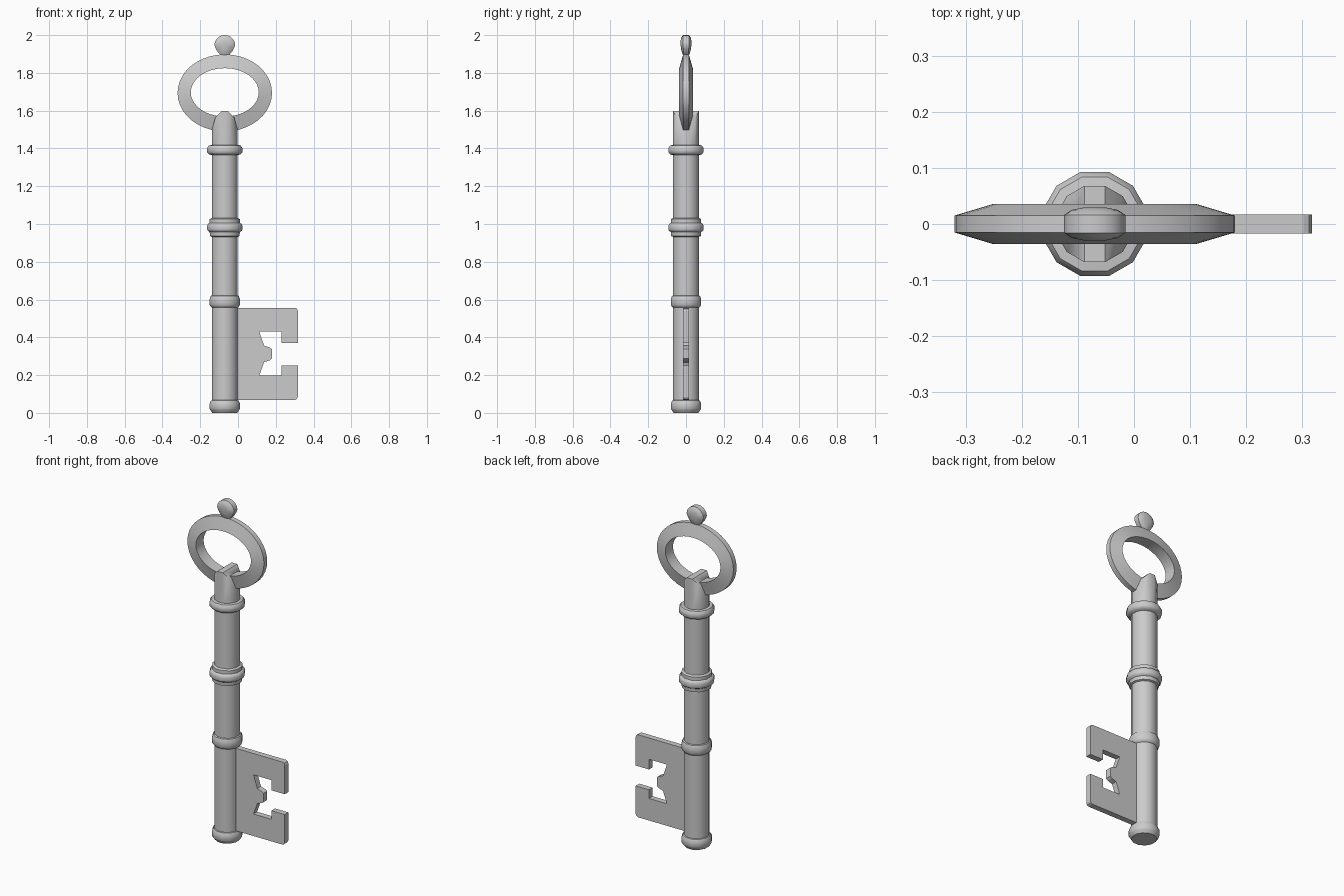
import bpy, bmesh, math

if "Cube" in bpy.data.objects:
    bpy.data.objects.remove(bpy.data.objects["Cube"])

CX = -0.07  # axis of the shaft


def make_object(name, bm, smooth=True):
    bmesh.ops.recalc_face_normals(bm, faces=bm.faces[:])
    me = bpy.data.meshes.new(name)
    bm.to_mesh(me)
    bm.free()
    ob = bpy.data.objects.new(name, me)
    bpy.context.collection.objects.link(ob)
    if smooth:
        bpy.ops.object.select_all(action='DESELECT')
        ob.select_set(True)
        bpy.context.view_layer.objects.active = ob
        bpy.ops.object.shade_smooth_by_angle(angle=math.radians(40))
    return ob


def bridge(bm, a, b):
    n = len(a)
    for i in range(n):
        bm.faces.new((a[i], a[(i + 1) % n], b[(i + 1) % n], b[i]))


# Shaft: 12-sided turned profile (half width, height) with collars
R = 0.068
profile = [(0.066, 0.0), (0.076, 0.015), (0.08, 0.022), (0.08, 0.05), (0.073, 0.065), (R, 0.067),
           (R, 0.557), (0.074, 0.562), (0.08, 0.572), (0.08, 0.603), (0.074, 0.619), (R, 0.622),
           (R, 0.932), (0.078, 0.936), (0.08, 0.957), (0.091, 0.965), (0.093, 0.972),
           (0.093, 0.992), (0.088, 1.002), (0.08, 1.006), (0.08, 1.026), (R, 1.032),
           (R, 1.364), (0.084, 1.369), (0.093, 1.38), (0.093, 1.402), (0.084, 1.416), (R, 1.418)]
SIDES = 12
bm = bmesh.new()
rings = []


def shaft_ring(r, height):
    ring = []
    for i in range(SIDES):
        a = math.radians(15 + 30 * i)
        rr = r / math.cos(math.pi / SIDES)
        ring.append(bm.verts.new((CX + rr * math.cos(a), rr * math.sin(a), height(a))))
    return ring


for r, z in profile:
    rings.append(shaft_ring(r, lambda a, z=z: z))


# saddle-shaped top, high at front and back and low where the bow passes
def saddle(a):
    s = abs(math.sin(a))
    return 1.50 if s < 0.5 else 1.565 if s < 0.8 else 1.597


rings.append(shaft_ring(R, saddle))
for a, b in zip(rings, rings[1:]):
    bridge(bm, a, b)
bm.faces.new(rings[0][::-1])
top = rings[-1]
for k in range(5):  # strips running front to back across the saddle
    bm.faces.new((top[k], top[k + 1], top[10 - k], top[11 - k]))
make_object("shaft", bm)

# Bow: oval ring, thick on the inside and thin at the rim
N = 40
bm = bmesh.new()
loops = []
for rx, rz, cz, y in [(0.25, 0.204, 1.694, -0.015), (0.18, 0.128, 1.697, -0.036),
                      (0.18, 0.128, 1.697, 0.036), (0.25, 0.204, 1.694, 0.015)]:
    loops.append([bm.verts.new((CX + rx * math.cos(2 * math.pi * i / N), y,
                                cz + rz * math.sin(2 * math.pi * i / N))) for i in range(N)])
for k in range(4):
    bridge(bm, loops[k], loops[(k + 1) % 4])
make_object("bow", bm)

# Finial: domed disc, slightly pointed at the bottom
bm = bmesh.new()
M = 20
loops = []
for s, y in [(0.4, -0.029), (0.75, -0.025), (1, -0.016), (1, 0.016), (0.75, 0.025), (0.4, 0.029)]:
    loop = []
    for i in range(M):
        a = 2 * math.pi * i / M
        down = max(0, -math.sin(a))
        x = 0.055 * math.cos(a) * (1 - 0.2 * down)
        z = 0.052 * math.sin(a) * (1 + 0.2 * down)
        loop.append(bm.verts.new((CX + s * x, y * (1 - 0.3 * down * s), 1.948 + s * z)))
    loops.append(loop)
for a, b in zip(loops, loops[1:]):
    bridge(bm, a, b)
bm.faces.new(loops[0])
bm.faces.new(loops[-1][::-1])
make_object("finial", bm)

# Bit: flat plate with a notched opening and rounded outer corners
outline = [(-0.03, 0.069), (0.302, 0.069), (0.312, 0.074), (0.317, 0.085),
           (0.317, 0.25), (0.23, 0.25), (0.23, 0.199), (0.113, 0.199),
           (0.138, 0.268), (0.168, 0.278), (0.179, 0.287), (0.179, 0.338), (0.168, 0.346),
           (0.138, 0.356), (0.113, 0.43), (0.23, 0.43), (0.23, 0.37), (0.317, 0.37),
           (0.317, 0.54), (0.312, 0.551), (0.302, 0.556), (-0.03, 0.556)]
bm = bmesh.new()
front = bm.faces.new([bm.verts.new((x, -0.017, z)) for x, z in outline])
ext = bmesh.ops.extrude_face_region(bm, geom=[front], use_keep_orig=True)
bmesh.ops.translate(bm, vec=(0, 0.034, 0),
                    verts=[g for g in ext["geom"] if isinstance(g, bmesh.types.BMVert)])
make_object("bit", bm, smooth=False)
